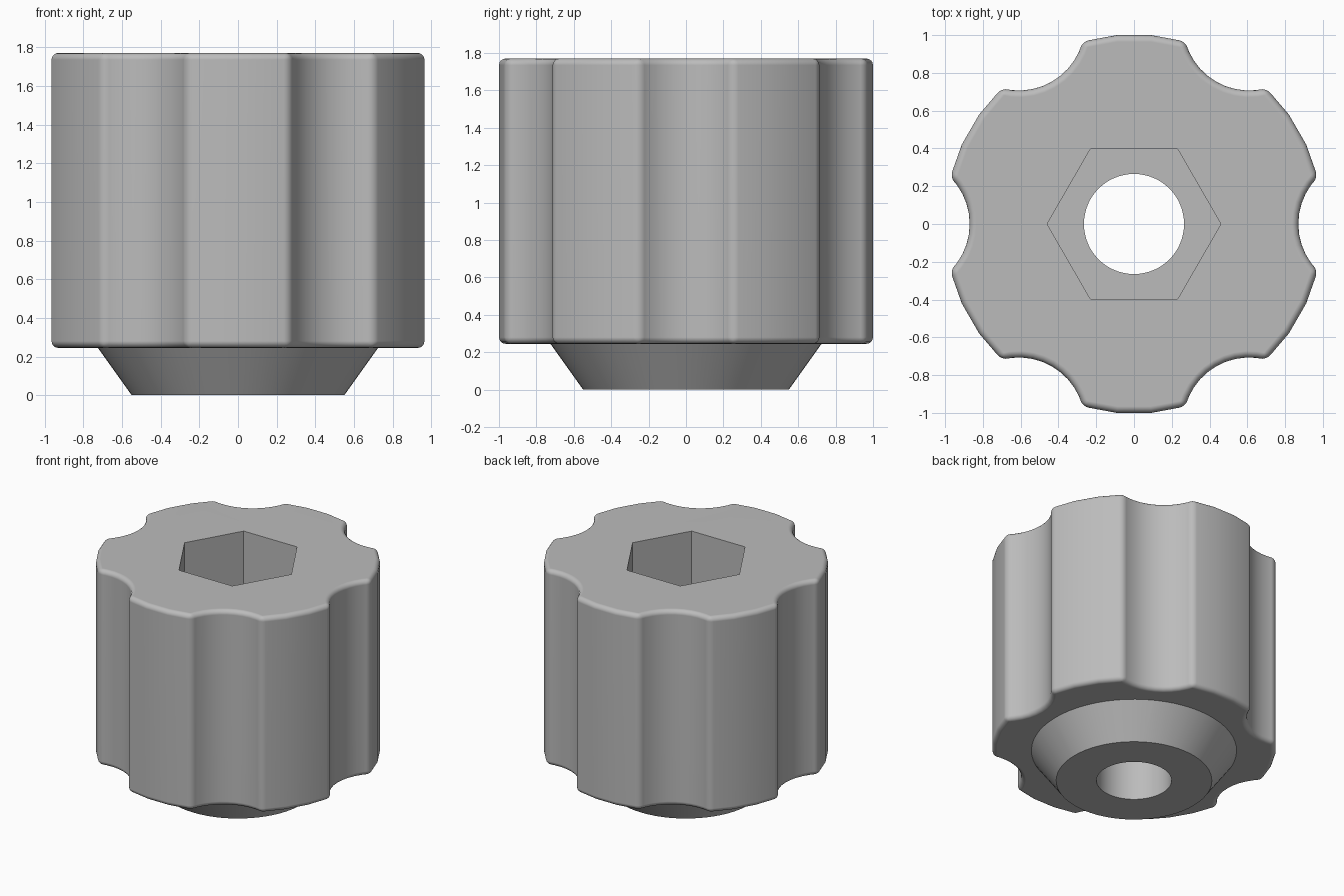
import bpy, bmesh
from math import sin, cos, asin, pi, radians, atan2

cube = bpy.data.objects.get("Cube")
if cube:
    bpy.data.objects.remove(cube, do_unlink=True)

grey = bpy.data.materials.new("plain grey")
grey.use_nodes = True
colour = (0.5, 0.5, 0.5, 1)
grey.diffuse_color = colour
grey.node_tree.nodes["Principled BSDF"].inputs["Base Color"].default_value = colour

BASE, TOP = 0.245, 1.77
RIM = 1.004                 # rim radius at the lobe corners
SCOOP, AWAY = 0.35, 1.22    # grip scoop radius and distance from the axis
HOLE, HEX, HEX_FLOOR = 0.265, 0.46, 0.95


def add_object(name, bm):
    bmesh.ops.recalc_face_normals(bm, faces=bm.faces)
    mesh = bpy.data.meshes.new(name)
    bm.to_mesh(mesh)
    bm.free()
    mesh.materials.append(grey)
    obj = bpy.data.objects.new(name, mesh)
    bpy.context.collection.objects.link(obj)
    return obj


def prism(name, low, high, z0, z1):
    """Solid between two matching outlines."""
    bm = bmesh.new()
    a = [bm.verts.new((x, y, z0)) for x, y in low]
    b = [bm.verts.new((x, y, z1)) for x, y in high]
    bm.faces.new(a)
    bm.faces.new(b)
    for i in range(len(a)):
        j = (i + 1) % len(a)
        bm.faces.new((a[i], a[j], b[j], b[i]))
    return add_object(name, bm)


def ring(radius, sides):
    return [(radius * cos(2 * pi * i / sides), radius * sin(2 * pi * i / sides))
            for i in range(sides)]


# Grip outline: six scoops separated by three-facet lobes
cusp_x = (RIM**2 + AWAY**2 - SCOOP**2) / (2 * AWAY)
cusp_y = (RIM**2 - cusp_x**2) ** 0.5
cusp = atan2(cusp_y, cusp_x)
half = asin(cusp_y / SCOOP)
outline = []
for k in range(6):
    turn = k * pi / 3
    sector = []
    for i in range(11):
        t = half * (i / 5 - 1)
        sector.append((AWAY - SCOOP * cos(t), SCOOP * sin(t)))
    for i in (1, 2):
        t = cusp + (pi / 3 - 2 * cusp) * i / 3
        sector.append((RIM * cos(t), RIM * sin(t)))
    outline += [(x * cos(turn) - y * sin(turn), x * sin(turn) + y * cos(turn))
                for x, y in sector]

knob = prism("knob_body", outline, outline, BASE, TOP)
bevel = knob.modifiers.new("rounded_edges", 'BEVEL')
bevel.width = 0.035
bevel.segments = 4
bevel.limit_method = 'ANGLE'
bevel.angle_limit = radians(30)

# Tapered foot, hexagonal socket and through hole
foot = prism("tapered_foot", ring(0.55, 64), ring(0.732, 64), 0, BASE + 0.01)
socket = prism("socket_cutter", ring(HEX, 6), ring(HEX, 6), HEX_FLOOR, TOP + 0.2)
hole = prism("hole_cutter", ring(HOLE, 64), ring(HOLE, 64), -0.2, TOP + 0.2)
for tool, action in ((foot, 'UNION'), (socket, 'DIFFERENCE'), (hole, 'DIFFERENCE')):
    mod = knob.modifiers.new(tool.name, 'BOOLEAN')
    mod.object = tool
    mod.operation = action
    mod.solver = 'EXACT'

# Bake the shape, then smooth it while keeping the hard edges
bpy.ops.object.select_all(action='DESELECT')
knob.select_set(True)
bpy.context.view_layer.objects.active = knob
bpy.ops.object.convert(target='MESH')
for tool in (foot, socket, hole):
    bpy.data.objects.remove(tool, do_unlink=True)
bpy.ops.object.shade_smooth_by_angle(angle=radians(30))
normals = knob.modifiers.new("even_shading", 'WEIGHTED_NORMAL')
normals.keep_sharp = True
